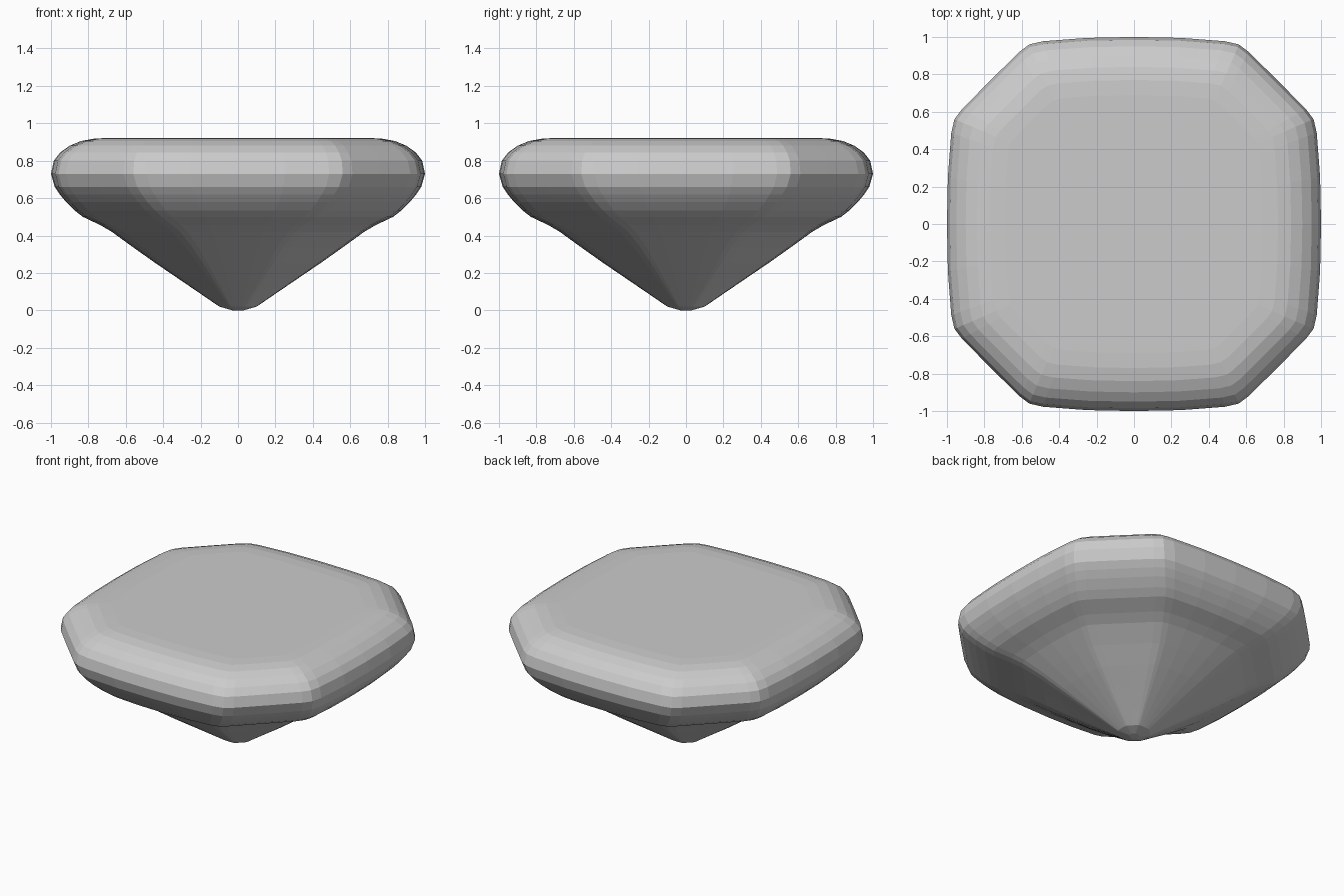
import bpy
import bmesh

if "Cube" in bpy.data.objects:
    bpy.data.objects.remove(bpy.data.objects["Cube"])

stone = bpy.data.materials.new("pale grey")
stone.diffuse_color = (0.6, 0.6, 0.6, 1)
stone.use_nodes = True
stone.node_tree.nodes["Principled BSDF"].inputs["Base Color"].default_value = stone.diffuse_color

# Height, half width and half length of the flat side for each section
SECTIONS = [
    (0.0, 0.03, 0.013), (0.02, 0.10, 0.042), (0.085, 0.195, 0.082),
    (0.17, 0.32, 0.135), (0.255, 0.445, 0.19), (0.34, 0.565, 0.245),
    (0.42, 0.675, 0.31), (0.455, 0.735, 0.35), (0.50, 0.83, 0.41),
    (0.535, 0.875, 0.445), (0.58, 0.92, 0.485), (0.62, 0.953, 0.515),
    (0.66, 0.98, 0.54), (0.73, 1.0, 0.56), (0.80, 0.985, 0.555),
    (0.845, 0.95, 0.54), (0.88, 0.90, 0.52), (0.905, 0.84, 0.495),
    (0.918, 0.77, 0.465), (0.922, 0.69, 0.43),
]


def outline(a, b):
    """Octagon with bowed sides and softened corners."""
    c = 0.96 * a
    m = (c + b) / 2 * 1.01
    half = [(a, 0), (0.995 * a, 0.45 * b), (0.977 * a, 0.87 * b), (c, b),
            (c + (m - c) * 0.2, b + (m - b) * 0.25)]
    quarter = half + [(m, m)] + [(y, x) for x, y in reversed(half[1:])]
    points = []
    for _ in range(4):
        points += quarter
        quarter = [(-y, x) for x, y in quarter]
    return points


# Rounded slab flowing down into a blunt point
bm = bmesh.new()
rings = [[bm.verts.new((x, y, z)) for x, y in outline(a, b)]
         for z, a, b in SECTIONS]
for low, high in zip(rings, rings[1:]):
    n = len(low)
    for i in range(n):
        j = (i + 1) % n
        bm.faces.new((low[i], low[j], high[j], high[i]))
bm.faces.new(list(reversed(rings[0])))
bm.faces.new(rings[-1])
bmesh.ops.recalc_face_normals(bm, faces=bm.faces[:])

mesh = bpy.data.meshes.new("gem_body")
bm.to_mesh(mesh)
bm.free()
mesh.materials.append(stone)
body = bpy.data.objects.new("gem_body", mesh)
bpy.context.collection.objects.link(body)
